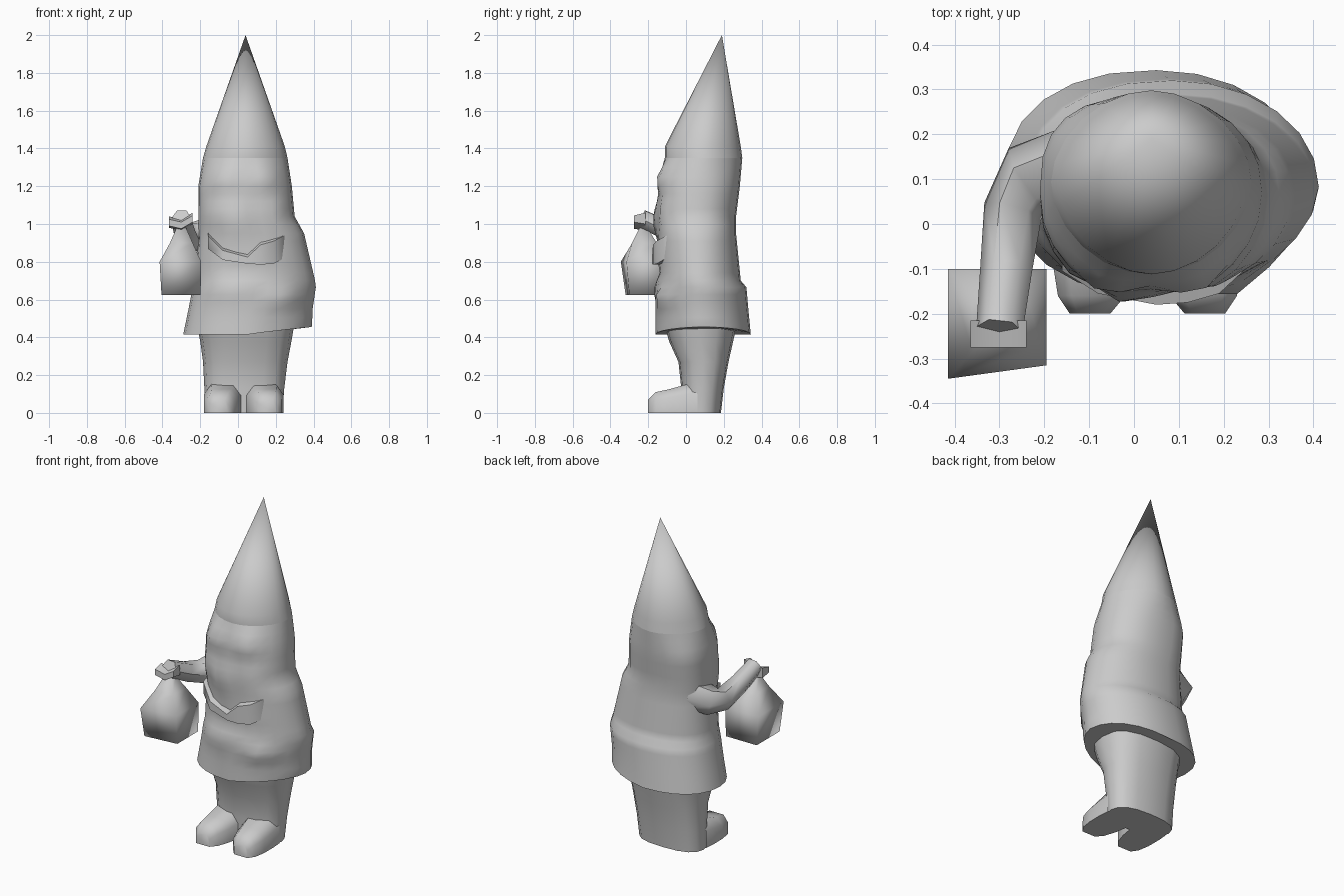
import bpy, bmesh, math
from mathutils import Vector

if "Cube" in bpy.data.objects:
    bpy.data.objects.remove(bpy.data.objects["Cube"])

stone = bpy.data.materials.new("plain grey")
stone.diffuse_color = (0.6, 0.6, 0.6, 1)
stone.use_nodes = True
stone.node_tree.nodes["Principled BSDF"].inputs["Base Color"].default_value = stone.diffuse_color


def loft(name, rings, tip=None, angle=60, start=True, end=True):
    """Skin a list of equal-length point rings, optionally capped or closed to a tip."""
    bm = bmesh.new()
    loops = [[bm.verts.new(p) for p in r] for r in rings]
    n = len(loops[0])
    for a, b in zip(loops, loops[1:]):
        for i in range(n):
            j = (i + 1) % n
            bm.faces.new((a[i], a[j], b[j], b[i]))
    if start:
        bm.faces.new(loops[0])
    if tip:
        t = bm.verts.new(tip)
        for i in range(n):
            bm.faces.new((loops[-1][i], loops[-1][(i + 1) % n], t))
    elif end:
        bm.faces.new(loops[-1])
    bmesh.ops.recalc_face_normals(bm, faces=bm.faces)
    me = bpy.data.meshes.new(name)
    bm.to_mesh(me)
    bm.free()
    me.materials.append(stone)
    ob = bpy.data.objects.new(name, me)
    bpy.context.collection.objects.link(ob)
    bpy.ops.object.select_all(action='DESELECT')
    ob.select_set(True)
    bpy.context.view_layer.objects.active = ob
    bpy.ops.object.shade_smooth_by_angle(angle=math.radians(angle))
    return ob


def oval(z, x0, x1, y0, y1, n=16, lift=0, power=(0.87,) * 4):
    """Oval ring; power below 1 squares a quadrant, above 1 pinches it.
    Quadrants run back right, back left, front left, front right."""
    pts = []
    for i in range(n):
        t = 2 * math.pi * i / n
        c, s = math.cos(t), math.sin(t)
        p = power[int(4 * i / n)]
        u = math.copysign(abs(c) ** p, c)
        v = math.copysign(abs(s) ** p, s)
        pts.append(((x0 + x1) / 2 + u * (x1 - x0) / 2,
                    (y0 + y1) / 2 + v * (y1 - y0) / 2, z + lift * max(c, 0)))
    return pts


# Bumps pushed out of the front: x, z, width, height, depth
BUMPS = [(-0.075, 1.25, 0.07, 0.06, 0.04), (0.145, 1.25, 0.07, 0.06, 0.04),  # brows
         (-0.01, 1.03, 0.06, 0.11, 0.04),                                    # nose
         (0.19, 1.06, 0.06, 0.09, 0.02), (-0.14, 1.06, 0.05, 0.09, 0.02),    # cheeks
         (-0.06, 0.65, 0.12, 0.07, 0.025),                                   # belly fold
         (0.24, 0.61, 0.07, 0.05, 0.04),                                     # sleeve cuff
         (0.05, 0.75, 0.14, 0.03, -0.015)]                                   # crease under beard


def sculpt(ring):
    out = []
    mid = sum(p[1] for p in ring) / len(ring)
    for x, y, z in ring:
        if y < mid - 0.02:
            y -= sum(d * math.exp(-((x - bx) / w) ** 2 - ((z - bz) / h) ** 2)
                     for bx, bz, w, h, d in BUMPS)
        out.append((x, y, z))
    return out


# Coat with flared hem band, narrowing to the head: z, left, right, front, back
PROFILE = [(0.415, -0.29, 0.39, -0.162, 0.343),
           (0.55, -0.262, 0.395, -0.16, 0.33),
           (0.665, -0.24, 0.412, -0.155, 0.32),
           (0.70, -0.228, 0.408, -0.152, 0.29),
           (0.95, -0.21, 0.35, -0.145, 0.265),
           (1.04, -0.21, 0.30, -0.145, 0.265),
           (1.20, -0.21, 0.285, -0.14, 0.285),
           (1.35, -0.185, 0.262, -0.112, 0.298)]
N = 24
LOW, HEAD, HAT = (0.98, 0.87, 0.95, 1.12), (0.93, 0.75, 0.87, 0.9), (1.08,) * 4


def shape(z):
    f = min(max((z - 0.7) / 0.35, 0), 1)
    g = min(max((z - 1.22) / 0.13, 0), 1)
    return [(a + (b - a) * f) * (1 - g) + c * g for a, b, c in zip(LOW, HEAD, HAT)]


rings = []
for a, b in zip(PROFILE, PROFILE[1:]):
    steps = max(1, round((b[0] - a[0]) / 0.045))
    for k in range(steps):
        v = [p + (q - p) * k / steps for p, q in zip(a, b)]
        rings.append(sculpt(oval(*v, n=N, lift=0.04 if v[0] < 0.42 else 0,
                                 power=shape(v[0]))))
neck = sculpt(oval(*PROFILE[-1], n=N, power=HAT))
loft("coat", rings + [neck], end=False)

# Pointed hat leaning to the back
rim = oval(1.41, -0.168, 0.248, -0.112, 0.29, n=N, power=HAT)
loft("hat", [neck, rim], tip=(0.04, 0.19, 2.0), start=False)

# Crescent beard edge, as sections running across x: (x, low, high, front)
edge = [(-0.16, 0.87, 0.96, -0.105), (-0.08, 0.81, 0.88, -0.155),
        (0.05, 0.79, 0.845, -0.18), (0.12, 0.785, 0.91, -0.175),
        (0.19, 0.79, 0.93, -0.155), (0.265, 0.83, 0.97, -0.085)]
loft("beard_edge", [[(x, f, lo), (x, f, hi - 0.02), (x, f + 0.05, hi),
                     (x, f + 0.07, lo)] for x, lo, hi, f in edge])


def tube(name, path, radii, n=6):
    path = [Vector(p) for p in path]
    out = []
    for i, p in enumerate(path):
        d = (path[min(i + 1, len(path) - 1)] - path[max(i - 1, 0)]).normalized()
        side = d.cross(Vector((0, 0, 1))).normalized()
        up = side.cross(d)
        out.append([p + radii[i] * (side * math.cos(a) + up * math.sin(a))
                    for a in (2 * math.pi * k / n for k in range(n))])
    return loft(name, out, start=False)


# Raised arm holding the lantern
tube("raised_arm", [(-0.13, 0.13, 0.96), (-0.23, 0.10, 0.93), (-0.27, 0.03, 0.92),
                    (-0.285, -0.10, 0.965), (-0.30, -0.235, 1.03)],
     [0.09, 0.085, 0.066, 0.058, 0.052])
loft("fingers", [[(x, -0.275, z - 0.02), (x, -0.275, z + 0.015),
                  (x, -0.215, z + 0.03), (x, -0.215, z - 0.03)]
                 for x, z in ((-0.365, 1.01), (-0.30, 0.995), (-0.24, 1.03))])


def box_ring(z, x0, x1, y0, y1, skew=0):
    return [(x0, y0, z), (x1, y0 + skew, z), (x1, y1, z), (x0, y1, z)]


# Lantern hanging below the hand
loft("lantern", [
    box_ring(0.625, -0.405, -0.198, -0.32, -0.10, 0.02),
    box_ring(0.80, -0.415, -0.195, -0.345, -0.10, 0.03),
    box_ring(0.90, -0.36, -0.24, -0.285, -0.155),
    box_ring(0.98, -0.325, -0.275, -0.245, -0.205)], angle=95)

# Trousers as one joined mass
loft("trousers", [oval(*r, n=16, power=(0.8,) * 4) for r in (
    (0.45, -0.215, 0.295, -0.11, 0.265),
    (0.38, -0.20, 0.283, -0.09, 0.25),
    (0.27, -0.185, 0.262, -0.04, 0.225),
    (0.13, -0.178, 0.245, -0.025, 0.20),
    (0.0, -0.177, 0.235, -0.02, 0.185))], start=False)

# Splayed boots that part only at the toes
for side, cx, splay in (("left", -0.076, -0.022), ("right", 0.136, 0.022)):
    rings = []
    for y, h, w in ((0.06, 0.16, 0.10), (0.0, 0.15, 0.10), (-0.09, 0.125, 0.092),
                    (-0.16, 0.11, 0.075), (-0.20, 0.07, 0.045)):
        c = cx + splay * (0.06 - y) / 0.26
        rings.append([(c - w, y, 0), (c + w, y, 0), (c + w, y, h * 0.65),
                      (c + w * 0.6, y, h), (c - w * 0.6, y, h), (c - w, y, h * 0.65)])
    loft(side + "_boot", rings, start=False)
